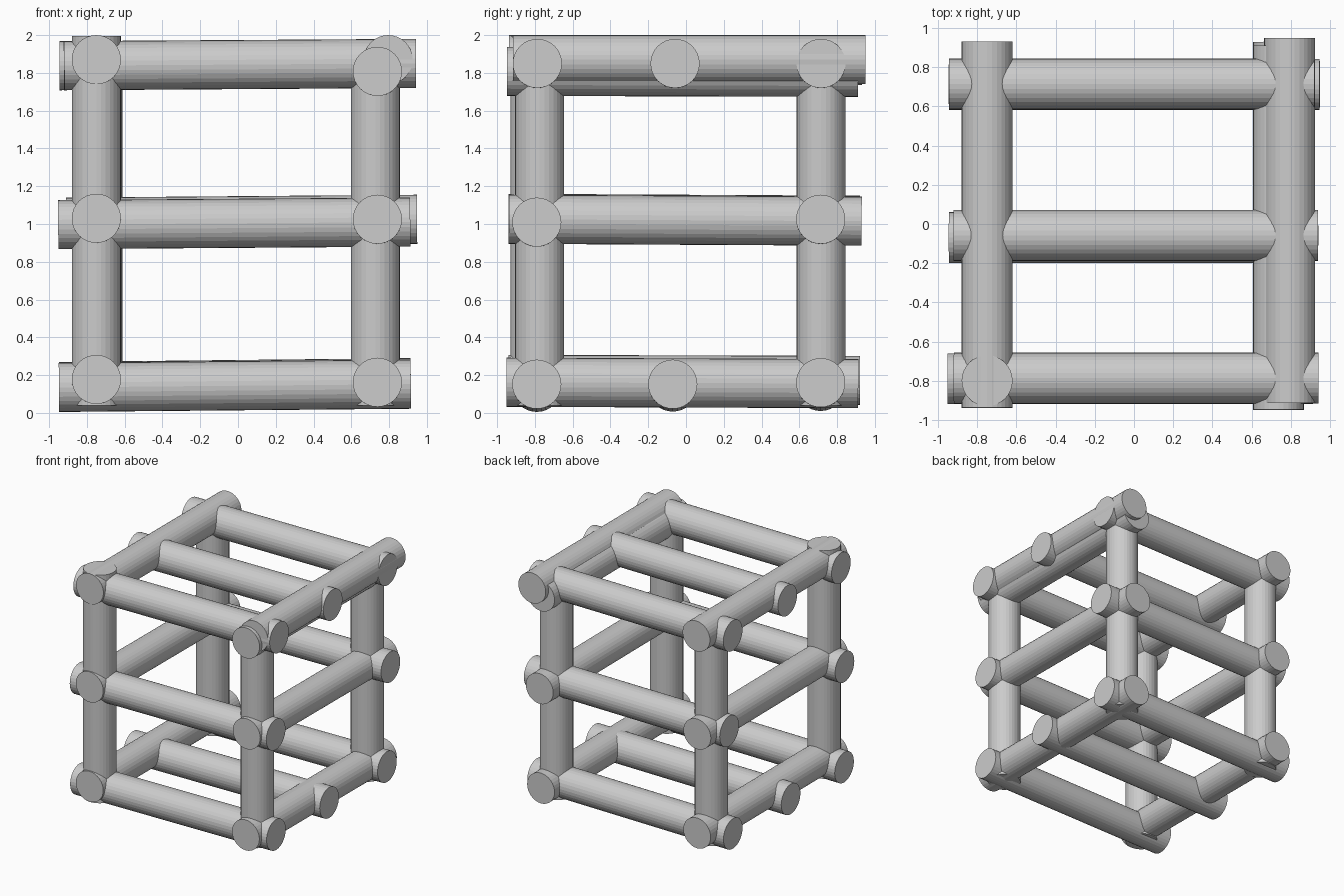
import bpy
from mathutils import Vector

R = 0.13
mat = bpy.data.materials.new("plain_grey")
mat.diffuse_color = (0.6, 0.6, 0.6, 1)


def rod(name, a, b):
    """Round bar with flat ends from point a to point b."""
    a, b = Vector(a), Vector(b)
    d = b - a
    bpy.ops.mesh.primitive_cylinder_add(vertices=32, radius=R, depth=d.length,
                                        location=(a + b) / 2)
    ob = bpy.context.object
    ob.rotation_euler = d.to_track_quat('Z', 'Y').to_euler()
    ob.name = name
    ob.data.materials.append(mat)


# Upright corner posts: name, x, y, top
for name, x, y, top in [("front_left", -0.75, -0.80, 1.995),
                        ("front_right", 0.727, -0.775, 1.88),
                        ("back_left", -0.742, 0.715, 1.90),
                        ("back_right", 0.727, 0.715, 1.90)]:
    rod(name + "_post", (x, y, 0.04), (x, y, top))

# Cross bars along x: name, y, left x, left z, right x, right z
for name, y, x0, z0, x1, z1 in [
        ("top_front", -0.787, -0.92, 1.838, 0.942, 1.85),
        ("top_middle", -0.058, -0.922, 1.838, 0.94, 1.85),
        ("top_back", 0.715, -0.945, 1.838, 0.922, 1.85),
        ("mid_front", -0.79, -0.952, 0.997, 0.912, 1.01),
        ("mid_back", 0.713, -0.91, 1.01, 0.948, 1.025),
        ("bottom_front", -0.79, -0.948, 0.135, 0.915, 0.152),
        ("bottom_middle", -0.07, -0.945, 0.137, 0.915, 0.152),
        ("bottom_back", 0.713, -0.945, 0.14, 0.915, 0.16)]:
    rod(name + "_cross_bar", (x0, y, z0), (x1, y, z1))

# Side bars along y: name, x, front y, front z, back y, back z
for name, x, y0, z0, y1, z1 in [
        ("top_left", -0.75, -0.937, 1.87, 0.932, 1.865),
        ("mid_left", -0.75, -0.94, 1.03, 0.92, 1.02),
        ("bottom_left", -0.75, -0.94, 0.177, 0.922, 0.172),
        ("top_right_outer", 0.795, -0.915, 1.87, 0.95, 1.87),
        ("top_right_inner", 0.738, -0.947, 1.808, 0.912, 1.803),
        ("mid_right", 0.738, -0.938, 1.025, 0.93, 1.015),
        ("bottom_right", 0.738, -0.95, 0.162, 0.912, 0.155)]:
    rod(name + "_side_bar", (x, y0, z0), (x, y1, z1))
